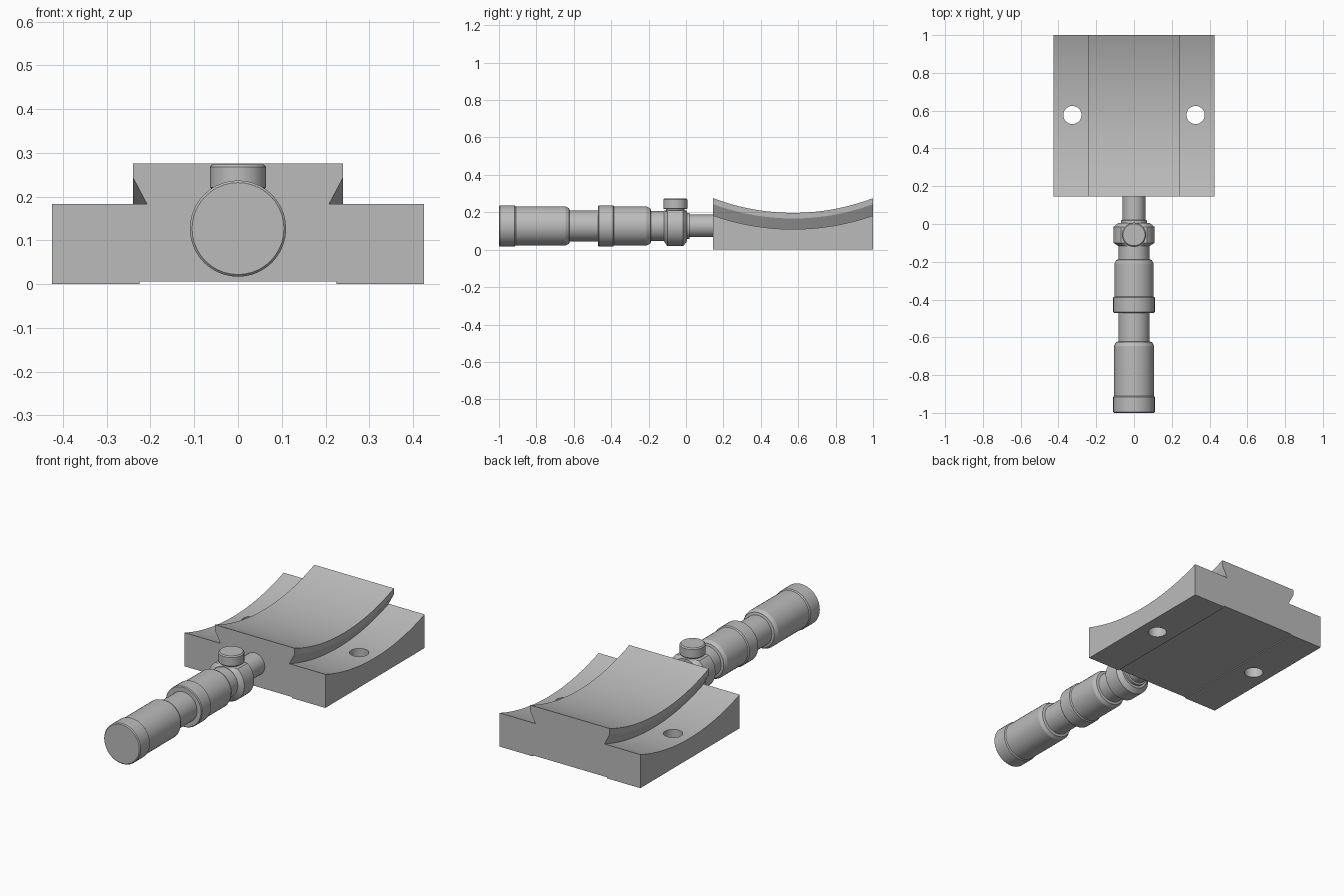
import bpy, bmesh, math
from mathutils import Matrix

if "Cube" in bpy.data.objects:
    bpy.data.objects.remove(bpy.data.objects["Cube"])

grey = bpy.data.materials.new("grey metal")
grey.diffuse_color = (0.5, 0.5, 0.5, 1)
grey.use_nodes = True
grey.node_tree.nodes["Principled BSDF"].inputs["Base Color"].default_value = grey.diffuse_color
AXIS_Z = 0.127


def finish(name, bm):
    bmesh.ops.recalc_face_normals(bm, faces=bm.faces)
    me = bpy.data.meshes.new(name)
    bm.to_mesh(me)
    bm.free()
    ob = bpy.data.objects.new(name, me)
    me.materials.append(grey)
    bpy.context.collection.objects.link(ob)
    return ob


def activate(ob):
    bpy.ops.object.select_all(action='DESELECT')
    ob.select_set(True)
    bpy.context.view_layer.objects.active = ob


def smooth(ob):
    activate(ob)
    bpy.ops.object.shade_smooth_by_angle(angle=math.radians(25))


def loft(bm, rings):
    """Skin closed rings of points and cap both ends."""
    rows = [[bm.verts.new(p) for p in ring] for ring in rings]
    n = len(rows[0])
    for a, b in zip(rows, rows[1:]):
        for i in range(n):
            j = (i + 1) % n
            bm.faces.new((a[i], a[j], b[j], b[i]))
    bm.faces.new(rows[0])
    bm.faces.new(rows[-1][::-1])


def lathe(name, profile, seg=40, upright=None, top=None):
    """Turn (position, radius) pairs about the handle axis, or about a vertical axis at y = upright."""
    bm = bmesh.new()
    angles = [2 * math.pi * i / seg for i in range(seg)]
    if upright is None:
        rings = [[(r * math.cos(a), t, AXIS_Z + r * math.sin(a)) for a in angles] for t, r in profile]
    else:
        rings = [[(r * math.cos(a), upright + r * math.sin(a), t) for a in angles] for t, r in profile]
    if top is not None:
        rings = [[(x, y, min(z, top)) for x, y, z in ring] for ring in rings]
    loft(bm, rings)
    ob = finish(name, bm)
    smooth(ob)
    return ob


# Saddle plate: dovetail section swept along concentric arcs
Y0, Y1, R, ZC = 0.145, 1.0, 1.288, 1.398
bottom = [(-0.425, 0), (-0.225, 0), (-0.225, 0.006), (0.225, 0.006), (0.225, 0), (0.425, 0)]
half = [(0.425, 0), (0.208, 0), (0.24, 0.057), (0.24, 0.087)]
upper = half + [(-x, d) for x, d in reversed(half)]
rings = []
for i in range(33):
    y = Y0 + (Y1 - Y0) * i / 32
    dy = y - (Y0 + Y1) / 2
    rings.append([(x, y, z) for x, z in bottom] +
                 [(x, y, ZC - math.sqrt((R - d) ** 2 - dy * dy)) for x, d in upper])
bm = bmesh.new()
loft(bm, rings)
plate = finish("saddle_plate", bm)

# Screw holes through both flanges
bm = bmesh.new()
for x in (-0.326, 0.326):
    bmesh.ops.create_cone(bm, cap_ends=True, segments=32, radius1=0.048, radius2=0.048,
                          depth=0.6, matrix=Matrix.Translation((x, 0.577, 0.1)))
cutter = finish("hole_cutter", bm)
cutter.hide_render = True
cut = plate.modifiers.new("holes", 'BOOLEAN')
cut.operation = 'DIFFERENCE'
cut.solver = 'EXACT'
cut.object = cutter
activate(plate)
bpy.ops.object.modifier_apply(modifier=cut.name)
bpy.data.objects.remove(cutter)
smooth(plate)

# Turned handle: end cap, rear grip, waist, ring, front grip, neck
lathe("handle", [
    (-1.0, 0.105), (-0.995, 0.11), (-0.916, 0.11), (-0.91, 0.105),
    (-0.645, 0.105), (-0.625, 0.095), (-0.622, 0.082),
    (-0.47, 0.082), (-0.47, 0.106), (-0.465, 0.11), (-0.39, 0.11), (-0.385, 0.104),
    (-0.21, 0.104), (-0.19, 0.094), (-0.187, 0.081), (-0.1, 0.081)])

# Clamp collar with a flat on top for the knob
lathe("clamp_collar", [(-0.117, 0.083), (-0.1, 0.108), (-0.015, 0.108), (0.005, 0.083)],
      seg=64, top=0.21)
lathe("collar_lip", [(0.0, 0.07), (0.018, 0.07), (0.02, 0.066)])

# Rod joining the handle to the plate
lathe("connecting_rod", [(0.0, 0.06), (0.16, 0.06)])

# Clamp knob on a short stem
lathe("knob_stem", [(0.19, 0.05), (0.225, 0.05)], upright=-0.057)
lathe("clamp_knob", [(0.217, 0.06), (0.221, 0.064), (0.268, 0.064), (0.274, 0.058)], upright=-0.057)
